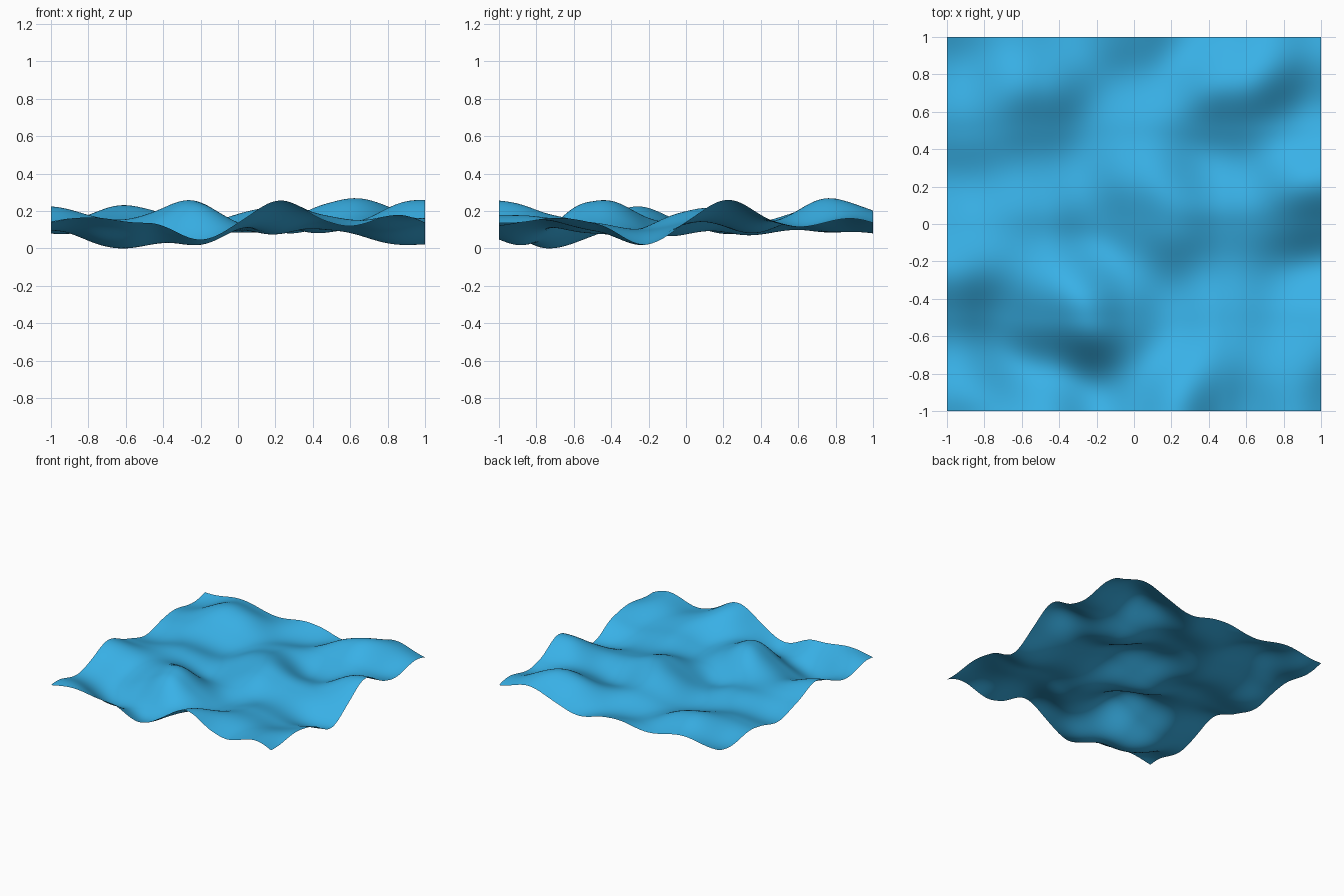
import bpy, bmesh, math

if "Cube" in bpy.data.objects:
    bpy.data.objects.remove(bpy.data.objects["Cube"])

# Slopes (x, y) of the surface at a 5 x 5 lattice, rows from y=-1 to y=1
SLOPES = [
    [(.2, .16), (-.02, -.62), (.64, -.3), (-.3, .15), (-.47, -.05)],
    [(-.1, .4), (.45, .36), (-.47, -.05), (-.08, -.12), (.25, -.22)],
    [(-.1, -.3), (-.1, .08), (.38, .27), (-.1, .2), (-.08, .68)],
    [(0, .16), (-.22, .37), (.15, -.1), (.2, .48), (.1, -.28)],
    [(-.05, .28), (-.25, -.25), (-.1, .3), (.34, -.4), (-.18, -.3)],
]
CELL = 0.5
LEVEL = 0.13
DIVISIONS = 100


def fade(t):
    return t * t * t * (t * (6 * t - 15) + 10)


def height(x, y):
    """Smooth gradient noise through the lattice slopes."""
    i = min(3, max(0, int((x + 1) / CELL)))
    j = min(3, max(0, int((y + 1) / CELL)))
    total = 0
    for di in (0, 1):
        for dj in (0, 1):
            gx, gy = SLOPES[j + dj][i + di]
            dx = x + 1 - (i + di) * CELL
            dy = y + 1 - (j + dj) * CELL
            w = fade(1 - abs(dx) / CELL) * fade(1 - abs(dy) / CELL)
            total += w * (gx * dx + gy * dy)
    return LEVEL + total


# Rippled water sheet
bm = bmesh.new()
bmesh.ops.create_grid(bm, x_segments=DIVISIONS, y_segments=DIVISIONS, size=1)
for v in bm.verts:
    v.co.z = height(v.co.x, v.co.y)
low = min(v.co.z for v in bm.verts)
for v in bm.verts:
    v.co.z -= low
for f in bm.faces:
    f.smooth = True
mesh = bpy.data.meshes.new("water_surface")
bm.to_mesh(mesh)
bm.free()
water = bpy.data.objects.new("water_surface", mesh)
bpy.context.collection.objects.link(water)

# Blue water colour
blue = bpy.data.materials.new("water_blue")
blue.diffuse_color = (0.04, 0.44, 0.8, 1)
blue.use_nodes = True
blue.node_tree.nodes["Principled BSDF"].inputs["Base Color"].default_value = blue.diffuse_color
mesh.materials.append(blue)
